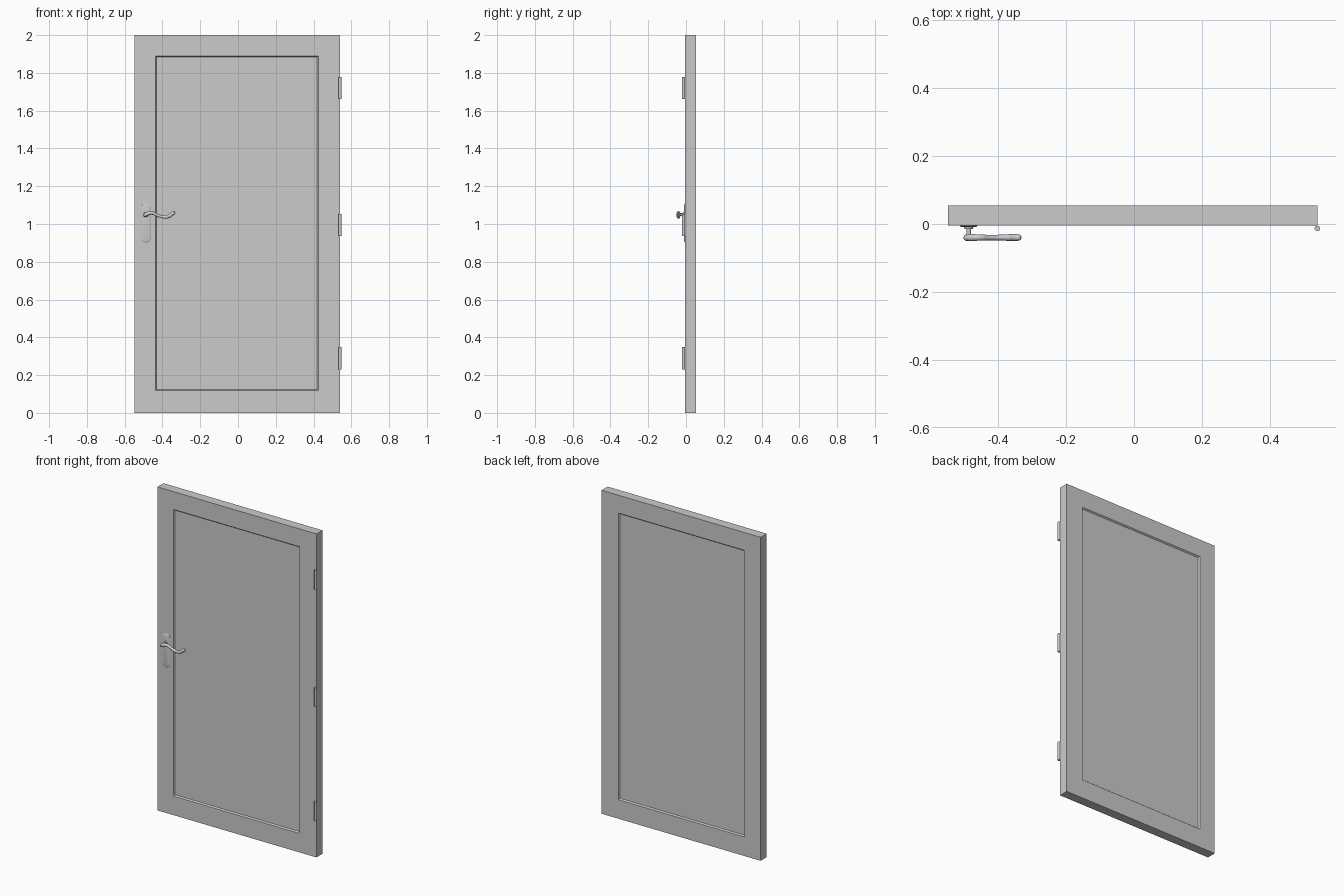
import bpy, bmesh, math
from mathutils import Matrix, Vector

cube = bpy.data.objects.get("Cube")
if cube:
    bpy.data.objects.remove(cube, do_unlink=True)

GREY = (0.6, 0.6, 0.6, 1)
grey = bpy.data.materials.new("plain grey")
grey.use_nodes = True
grey.diffuse_color = GREY
grey.node_tree.nodes["Principled BSDF"].inputs["Base Color"].default_value = GREY


def finish(name, bm, smooth=False):
    bmesh.ops.recalc_face_normals(bm, faces=bm.faces)
    mesh = bpy.data.meshes.new(name)
    bm.to_mesh(mesh)
    bm.free()
    mesh.materials.append(grey)
    obj = bpy.data.objects.new(name, mesh)
    bpy.context.collection.objects.link(obj)
    if smooth:
        bpy.ops.object.select_all(action='DESELECT')
        obj.select_set(True)
        bpy.context.view_layer.objects.active = obj
        bpy.ops.object.shade_smooth_by_angle(angle=math.radians(35))
    return obj


def cylinder(name, centre, radius, length, axis='Z', top_radius=None):
    bm = bmesh.new()
    bmesh.ops.create_cone(bm, cap_ends=True, segments=24, radius1=radius,
                          radius2=radius if top_radius is None else top_radius, depth=length)
    turn = Matrix.Rotation(math.radians(90), 4, 'X') if axis == 'Y' else Matrix()
    bm.transform(Matrix.Translation(centre) @ turn)
    return finish(name, bm, True)


# Door slab with a sunken, bevelled panel on both faces
bm = bmesh.new()
bmesh.ops.create_cube(bm, size=1)
for v in bm.verts:
    v.co = (-0.548 if v.co.x < 0 else 0.54, -0.005 if v.co.y < 0 else 0.054, v.co.z * 2 + 1)
bm.normal_update()
for face in [f for f in bm.faces if abs(f.normal.y) > 0.9]:
    bmesh.ops.inset_individual(bm, faces=[face], thickness=0.11)
    for v in face.verts:
        v.co.x = -0.438 if v.co.x < 0 else 0.425
        v.co.z = 0.118 if v.co.z < 1 else 1.89
    bmesh.ops.inset_individual(bm, faces=[face], thickness=0.009, depth=-0.008)
finish("door_slab", bm)

# Hinge barrels
for label, z in (("lower", 0.29), ("middle", 0.995), ("upper", 1.72)):
    cylinder(label + "_hinge", (0.54, -0.013, z), 0.008, 0.118)

# Handle backplate: rounded ends, softened rim
HX, HZ = -0.487, 1.05
outline = []
for cz, start in ((1.083, 0), (0.927, math.pi)):
    for i in range(13):
        a = start + math.pi * i / 12
        outline.append(Vector((HX + 0.026 * math.cos(a), -0.004, cz + 0.026 * math.sin(a))))
bm = bmesh.new()
plate = bm.faces.new([bm.verts.new(p) for p in outline])
bm.normal_update()
if plate.normal.y > 0:
    plate.normal_flip()
for width, rise in ((0.0001, 0.002), (0.003, 0.002), (0.006, 0.0015)):
    bmesh.ops.inset_individual(bm, faces=[plate], thickness=width, depth=rise)
finish("handle_backplate", bm, True)

# Collar and spindle
cylinder("handle_collar", (HX, -0.0115, HZ), 0.014, 0.007, 'Y', 0.012)
cylinder("handle_spindle", (HX, -0.025, HZ), 0.007, 0.032, 'Y')

# Wavy lever: smooth tube with rounded ends
path = [(-0.502, 1.047, 0.3), (-0.497, 1.047, 0.9), (-0.48, 1.054, 1.0), (-0.455, 1.058, 0.85),
        (-0.425, 1.046, 0.75), (-0.395, 1.037, 0.8), (-0.365, 1.042, 0.95),
        (-0.346, 1.056, 0.95), (-0.336, 1.06, 0.8), (-0.332, 1.061, 0.3)]
curve = bpy.data.curves.new("lever_path", 'CURVE')
curve.dimensions = '3D'
curve.bevel_depth = 0.0105
curve.bevel_resolution = 4
curve.use_fill_caps = True
spline = curve.splines.new('BEZIER')
spline.bezier_points.add(len(path) - 1)
spline.resolution_u = 5
for point, (x, z, r) in zip(spline.bezier_points, path):
    point.co = (x, -0.04, z)
    point.radius = r
    point.handle_left_type = point.handle_right_type = 'AUTO'
curve.materials.append(grey)
lever = bpy.data.objects.new("handle_lever", curve)
bpy.context.collection.objects.link(lever)
bpy.ops.object.select_all(action='DESELECT')
lever.select_set(True)
bpy.context.view_layer.objects.active = lever
bpy.ops.object.convert(target='MESH')
bpy.ops.object.shade_smooth_by_angle(angle=math.radians(50))
